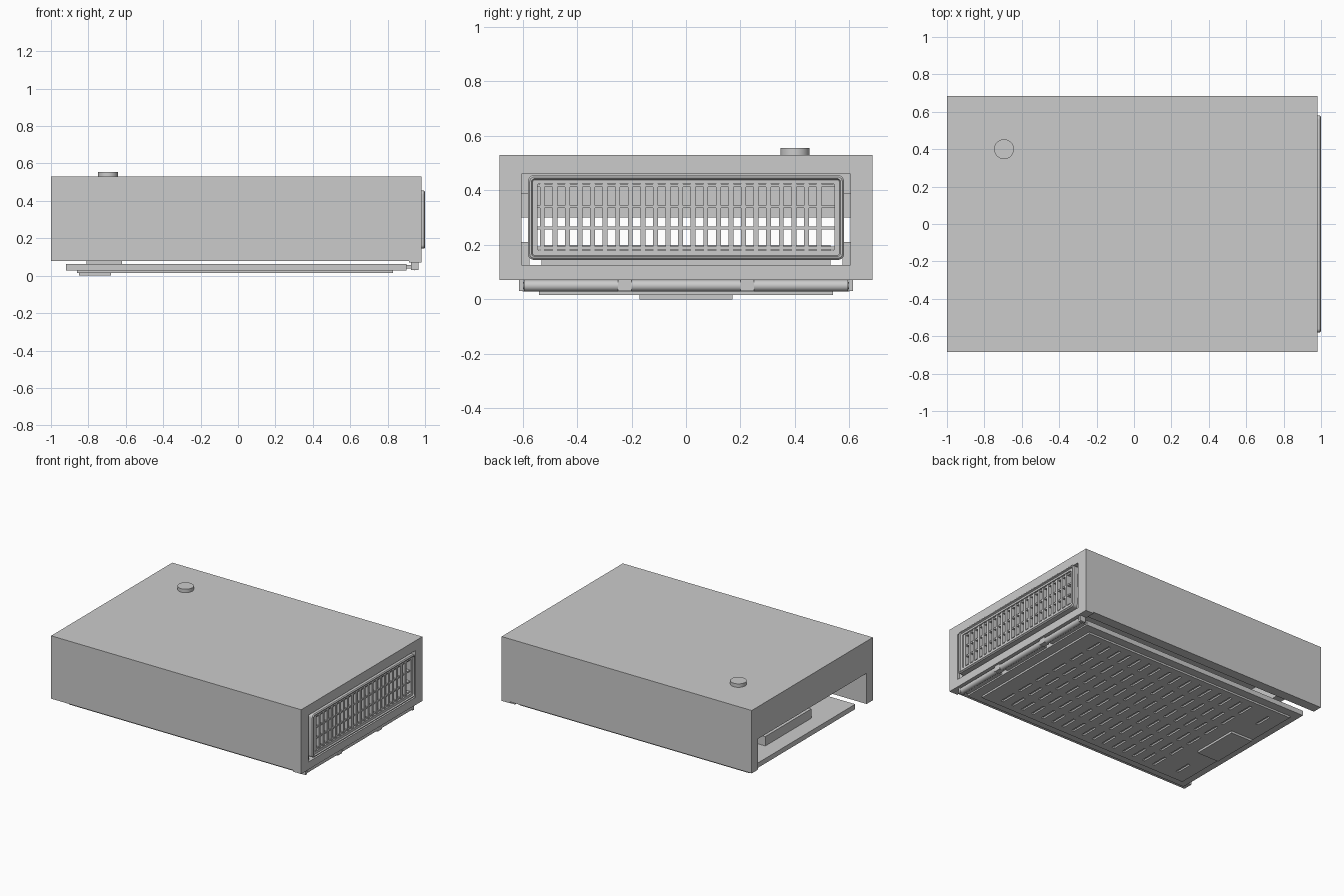
import bpy, bmesh, math
from mathutils import Matrix, Vector

if "Cube" in bpy.data.objects:
    bpy.data.objects.remove(bpy.data.objects["Cube"])


def finish(name, bm, smooth=False):
    bmesh.ops.recalc_face_normals(bm, faces=bm.faces[:])
    me = bpy.data.meshes.new(name)
    bm.to_mesh(me)
    bm.free()
    ob = bpy.data.objects.new(name, me)
    bpy.context.collection.objects.link(ob)
    if smooth:
        bpy.context.view_layer.objects.active = ob
        ob.select_set(True)
        bpy.ops.object.shade_smooth_by_angle(angle=math.radians(35))
        ob.select_set(False)
    return ob


def add_box(bm, x0, x1, y0, y1, z0, z1):
    m = Matrix.Translation(((x0 + x1) / 2, (y0 + y1) / 2, (z0 + z1) / 2))
    m = m @ Matrix.Diagonal((x1 - x0, y1 - y0, z1 - z0, 1))
    bmesh.ops.create_cube(bm, size=1, matrix=m)


def boxes(name, *dims):
    bm = bmesh.new()
    for d in dims:
        add_box(bm, *d)
    return finish(name, bm)


def cut(ob, *cutters):
    for c in cutters:
        mod = ob.modifiers.new("cut", 'BOOLEAN')
        mod.operation = 'DIFFERENCE'
        mod.solver = 'EXACT'
        mod.object = c
        c.hide_render = True
        c.hide_set(True)


def cylinder(name, r, depth, loc, along_y=False, n=32):
    bm = bmesh.new()
    m = Matrix.Translation(loc)
    if along_y:
        m = m @ Matrix.Rotation(math.pi / 2, 4, 'X')
    bmesh.ops.create_cone(bm, cap_ends=True, segments=n, radius1=r, radius2=r,
                          depth=depth, matrix=m)
    return finish(name, bm, True)


def round_rect(hy, z0, z1, r, n=5):
    pts = []
    for k, (y, z) in enumerate([(hy - r, z1 - r), (r - hy, z1 - r),
                                (r - hy, z0 + r), (hy - r, z0 + r)]):
        for i in range(n + 1):
            a = math.pi / 2 * (k + i / n)
            pts.append((y + r * math.cos(a), z + r * math.sin(a)))
    return pts


def ring(name, sections):
    # closed loft through (x, half_y, z0, z1, radius) sections
    bm = bmesh.new()
    loops = [[bm.verts.new((s[0], y, z)) for y, z in round_rect(*s[1:])]
             for s in sections]
    for a, b in zip(loops, loops[1:] + loops[:1]):
        for i in range(len(a)):
            j = (i + 1) % len(a)
            bm.faces.new((a[i], a[j], b[j], b[i]))
    return finish(name, bm, True)


# Housing: hollow shell, open below, with front window and rear notch
housing = boxes("housing", (-1, 0.98, -0.685, 0.685, 0.07, 0.53))
cut(housing,
    boxes("cavity_cutter", (-0.93, 0.92, -0.615, 0.615, 0, 0.46)),
    boxes("window_cutter", (0.85, 1.1, -0.605, 0.605, 0.125, 0.4599)),
    boxes("rear_notch_cutter", (-1.1, -0.9, -0.6149, 0.6149, -0.01, 0.30)),
    boxes("rim_cutter", (-1.1, 0.915, -0.8, 0.8, 0, 0.08)))

# Top button
cylinder("top_button", 0.053, 0.03, (-0.695, 0.4, 0.54), n=40)

# Grille frame with a stepped rounded rim
ring("grille_frame", [(0.93, 0.58, 0.145, 0.455, 0.02),
                      (0.994, 0.58, 0.145, 0.455, 0.02),
                      (1.0, 0.574, 0.151, 0.449, 0.016),
                      (1.0, 0.568, 0.157, 0.443, 0.012),
                      (0.99, 0.564, 0.161, 0.439, 0.01),
                      (0.99, 0.545, 0.18, 0.425, 0.006),
                      (0.93, 0.545, 0.18, 0.425, 0.006)])

# Grille bars
vert = [(0.94, 0.985, y - 0.009, y + 0.009, 0.18, 0.425)
        for y in [-0.528 + 0.0462 * i for i in range(23)]]
boxes("grille_vertical_bars", *vert)
boxes("grille_cross_bars", *[(0.955, 0.98, -0.547, 0.547, z - 0.005, z + 0.005)
                             for z in (0.188, 0.262, 0.34, 0.418)])

# Side clips and the lower tray behind the grille
clips = []
for s in (-1, 1):
    ya, yb = sorted((s * 0.575, s * 0.607))
    for z0, z1 in ((0.125, 0.21), (0.30, 0.39)):
        clips.append((0.925, 0.965, ya, yb, z0, z1))
boxes("grille_clips", *clips)
boxes("inner_tray", (0.90, 0.935, -0.53, 0.53, 0.125, 0.2))

# Hinged bottom door and its raised vent plate
boxes("bottom_door", (-0.92, 0.90, -0.6, 0.6, 0.028, 0.063))
plate = boxes("vent_plate", (-0.86, 0.83, -0.54, 0.54, 0.015, 0.029))
slots = []
for i in range(16):
    x = 0.70 - i * 0.085
    for j in range(6):
        y = -0.43 + j * 0.172
        slots.append((x - 0.01, x + 0.01, y - 0.06, y + 0.06, 0.0, 0.026))
for y in (-0.4, 0.4):
    slots.append((-0.76, -0.74, y - 0.06, y + 0.06, 0.0, 0.026))
cut(plate, boxes("slot_cutter", *slots))

# Latch tab under the door and catch block above it
boxes("latch_tab", (-0.85, -0.68, -0.17, 0.17, 0.0, 0.016))
boxes("catch_block", (-0.81, -0.62, -0.26, 0.26, 0.062, 0.13))

# Hinge barrels, knuckles and arms
for i, (a, b) in enumerate([(-0.595, -0.25), (-0.2, 0.2), (0.25, 0.595)]):
    cylinder(f"hinge_barrel_{i + 1}", 0.021, b - a, (0.945, (a + b) / 2, 0.05), True, 24)
    boxes(f"hinge_arm_{i + 1}", (0.895, 0.945, a + 0.005, b - 0.005, 0.038, 0.056))
cylinder("hinge_pin", 0.012, 1.21, (0.945, 0, 0.05), True, 16)
knuckles = []
for y, w in ((-0.225, 0.025), (0.225, 0.025), (-0.605, 0.009), (0.605, 0.009)):
    knuckles.append((0.925, 0.965, y - w, y + w, 0.031, 0.078))
boxes("hinge_knuckles", *knuckles)
